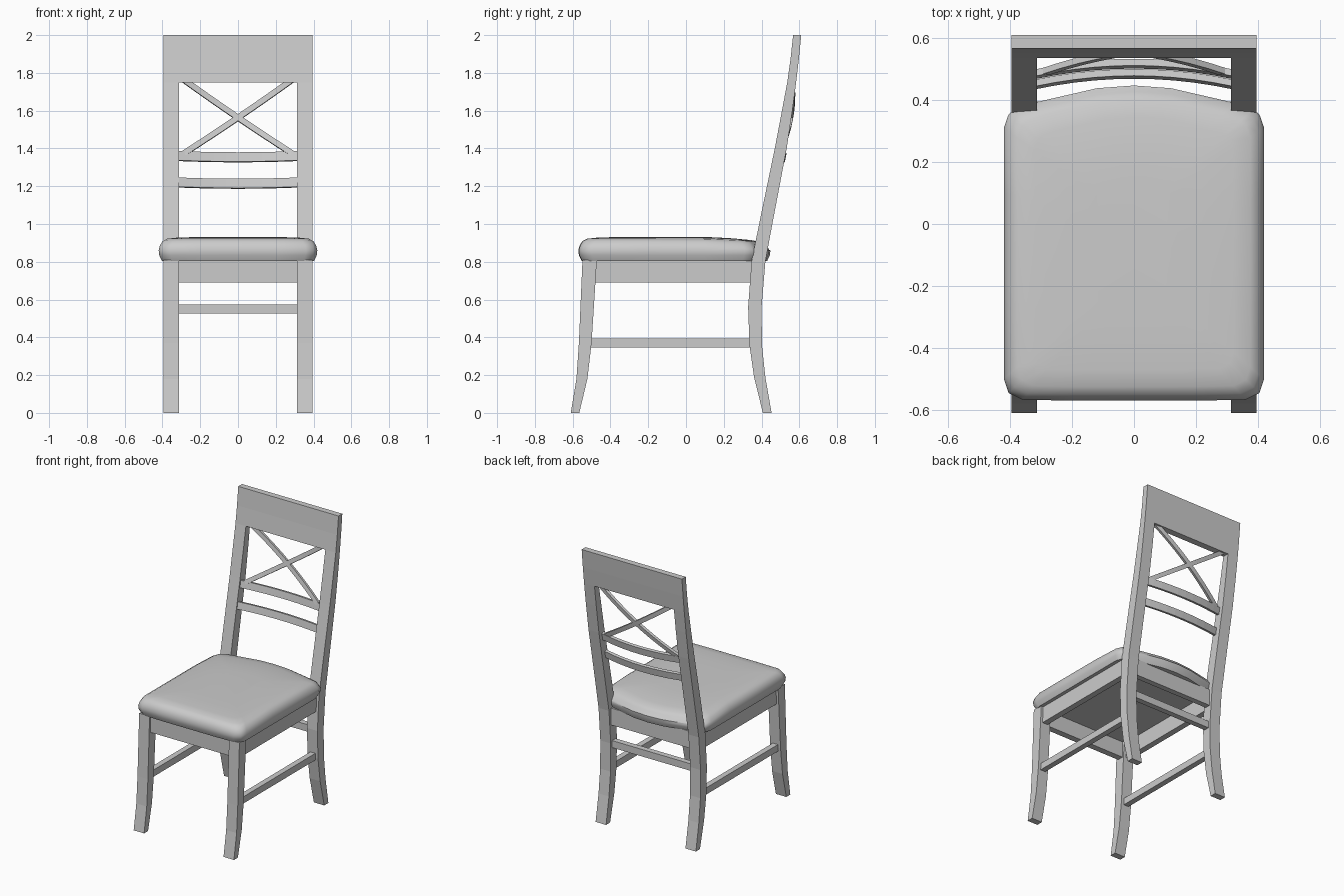
import bpy
from math import atan2, sin, cos, radians
from mathutils import Vector

if "Cube" in bpy.data.objects:
    bpy.data.objects.remove(bpy.data.objects["Cube"])


def make(name, verts, faces, smooth=False):
    me = bpy.data.meshes.new(name)
    me.from_pydata([tuple(v) for v in verts], [], faces)
    if smooth:
        me.polygons.foreach_set("use_smooth", [True] * len(me.polygons))
        me.set_sharp_from_angle(angle=radians(50))
    ob = bpy.data.objects.new(name, me)
    bpy.context.collection.objects.link(ob)
    return ob


def loft(name, rings, smooth=False):
    """Skin a stack of equal-sized rings and cap both ends."""
    n = len(rings[0])
    verts = [v for r in rings for v in r]
    faces = [tuple(range(n))[::-1],
             tuple(range(n * (len(rings) - 1), n * len(rings)))]
    for k in range(len(rings) - 1):
        for i in range(n):
            j = (i + 1) % n
            faces.append((k * n + i, k * n + j, (k + 1) * n + j, (k + 1) * n + i))
    return make(name, verts, faces, smooth)


def post(name, x0, x1, profile):
    """Square-section part following (z, front y, back y) stations."""
    return loft(name, [[(x0, f, z), (x1, f, z), (x1, b, z), (x0, b, z)]
                       for z, f, b in profile])


def box(name, x0, x1, y0, y1, z0, z1):
    return post(name, x0, x1, [(z0, y0, y1), (z1, y0, y1)])


def bowed_bar(name, p0, p1, lean, bow, width, thick, steps=10):
    """Bar between two points, bowed backwards out of the leaning back plane."""
    p0, p1 = Vector(p0), Vector(p1)
    back = Vector((0, cos(lean), -sin(lean)))
    across = back.cross(p1 - p0).normalized() * width / 2
    half = back * thick / 2
    rings = []
    for i in range(steps + 1):
        t = i / steps
        c = p0.lerp(p1, t) + back * bow * 4 * t * (1 - t)
        rings.append([c - across - half, c - across + half,
                      c + across + half, c + across - half])
    return loft(name, rings)


IN, OUT = 0.313, 0.395

# Leg profiles: z, front y, back y
front_profile = [(0, -0.61, -0.565), (0.18, -0.58, -0.522),
                 (0.37, -0.567, -0.50), (0.81, -0.548, -0.472)]
back_profile = [(0, 0.407, 0.453), (0.19, 0.36, 0.42), (0.36, 0.336, 0.402),
                (0.56, 0.329, 0.40), (0.80, 0.347, 0.42), (1.0, 0.387, 0.457),
                (1.4, 0.47, 0.533), (1.6, 0.508, 0.563), (1.75, 0.536, 0.583)]

# Legs, side aprons and side stretchers on both sides
for side, s in (("left", -1), ("right", 1)):
    a, b = sorted((s * IN, s * OUT))
    post(f"front_leg_{side}", a, b, front_profile)
    post(f"back_leg_{side}", a, b, back_profile)
    a, b = sorted((s * 0.335, s * 0.378))
    box(f"side_apron_{side}", a, b, -0.49, 0.36, 0.69, 0.81)
    a, b = sorted((s * 0.335, s * 0.375))
    box(f"side_stretcher_{side}", a, b, -0.515, 0.35, 0.345, 0.393)

# Top rail continues the back legs
post("crest_rail", -OUT, OUT, [(1.75, 0.536, 0.583), (1.87, 0.553, 0.597),
                               (2.0, 0.567, 0.61)])

# Front and back aprons, back stretcher
box("front_apron", -IN, IN, -0.535, -0.49, 0.69, 0.81)
box("back_apron", -IN, IN, 0.355, 0.395, 0.69, 0.81)
box("back_stretcher", -IN, IN, 0.345, 0.385, 0.525, 0.575)

# Curved slats
lean = atan2(0.2, 1)
bowed_bar("lower_slat", (-0.32, 0.45, 1.22), (0.32, 0.45, 1.22), lean, 0.035, 0.05, 0.022)
bowed_bar("upper_slat", (-0.32, 0.483, 1.36), (0.32, 0.483, 1.36), lean, 0.035, 0.05, 0.022)

# Crossed bars
for side, s in (("left", -1), ("right", 1)):
    bowed_bar(f"cross_bar_{side}", (s * 0.285, 0.492, 1.375), (-s * 0.285, 0.56, 1.762),
              atan2(0.07, 0.387), 0.032, 0.03, 0.02)

# Cushioned seat: outline rings shrinking towards the top
half = [(0, -0.57), (0.2, -0.57), (0.36, -0.567), (0.405, -0.545), (0.42, -0.5),
        (0.42, -0.2), (0.42, 0.1), (0.42, 0.31), (0.405, 0.353), (0.385, 0.37),
        (0.32, 0.392), (0.12, 0.438), (0, 0.447)]
outline = half + [(-x, y) for x, y in half[-2:0:-1]]
rings = []
for inset, z in [(0.017, 0.805), (0.003, 0.835), (0, 0.86), (0.006, 0.885), (0.02, 0.908),
                 (0.045, 0.922), (0.1, 0.928), (0.2, 0.931), (0.3, 0.932)]:
    kx, ky, cy = 1 - inset / 0.42, 1 - inset / 0.51, -0.06
    ring = []
    for x, y in outline:
        y = cy + (y - cy) * ky
        sag = 0.018 * (max(0, y) / 0.4) ** 2 if z > 0.88 else 0
        ring.append((x * kx, y, z - sag))
    rings.append(ring)
loft("seat", rings, smooth=True)
